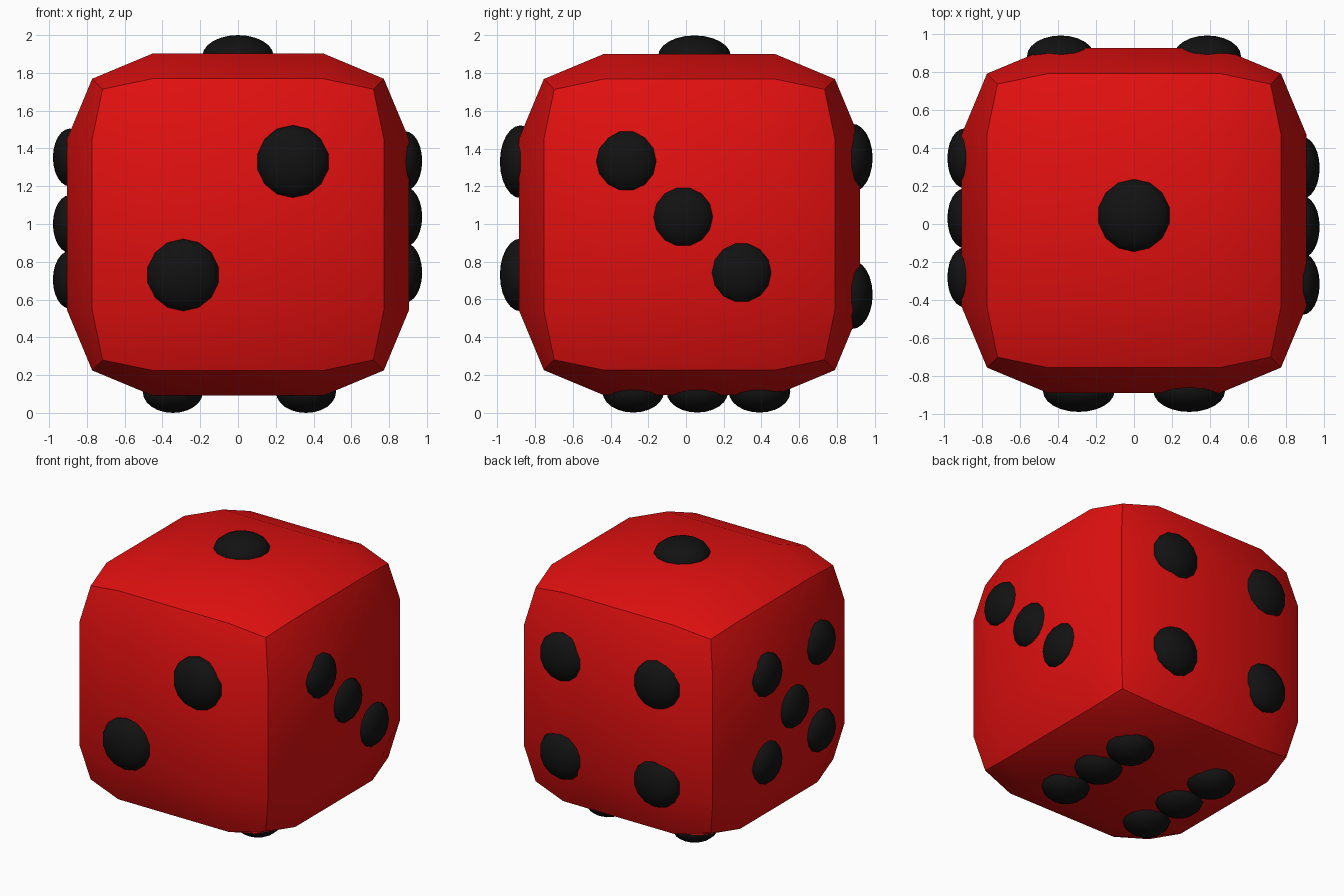
import bpy, bmesh, math
from mathutils import Vector, Matrix

if "Cube" in bpy.data.objects:
    bpy.data.objects.remove(bpy.data.objects["Cube"])

CENTRE = Vector((0.0, 0.018, 0.997))


def material(name, color):
    m = bpy.data.materials.new(name)
    m.diffuse_color = color
    m.use_nodes = True
    m.node_tree.nodes["Principled BSDF"].inputs["Base Color"].default_value = m.diffuse_color
    return m


RED = material("red", (0.75, 0.005, 0.005, 1))
BLACK = material("black", (0.006, 0.006, 0.006, 1))


def finish(bm, name, mat, angle):
    me = bpy.data.meshes.new(name)
    bm.to_mesh(me)
    bm.free()
    ob = bpy.data.objects.new(name, me)
    bpy.context.collection.objects.link(ob)
    me.materials.append(mat)
    bpy.ops.object.select_all(action='DESELECT')
    ob.select_set(True)
    bpy.context.view_layer.objects.active = ob
    bpy.ops.object.shade_smooth_by_angle(angle=math.radians(angle))
    return ob


# Body: cube cut 3 x 3 per side, bulged so edges and corners pull inward
bm = bmesh.new()
bmesh.ops.create_cube(bm, size=2)
bmesh.ops.subdivide_edges(bm, edges=bm.edges[:], cuts=2, use_grid_fill=True)
OUTER = {1: 0.905, 2: 0.772, 3: 0.717}
for v in bm.verts:
    outer = OUTER[sum(abs(c) > 0.9 for c in v.co)]
    v.co = CENTRE + Vector([math.copysign(outer if abs(c) > 0.9 else 0.453, c)
                            for c in v.co])
finish(bm, "die_body", RED, 30)

# Pips: flattened spheres, each side given as axis, direction, base, tip, radius, spots
# Spots are the two remaining coordinates in x, y, z order
SIDES = {
    "top": (2, 1.89, 2.0, 0.193, [(0, 0.045)]),
    "front": (1, -0.877, -0.987, 0.193, [(0.29, 1.33), (-0.29, 0.73)]),
    "right": (0, 0.885, 0.975, 0.162,
              [(-0.315, 1.333), (-0.015, 1.038), (0.295, 0.742)]),
    "back": (1, 0.88, 0.99, 0.182,
             [(x, z) for x in (-0.385, 0.385) for z in (1.35, 0.625)]),
    "left": (0, -0.89, -0.98, 0.157,
             [(y, z) for y in (0.345, -0.28) for z in (1.352, 0.705)] + [(0.03, 1.0)]),
    "bottom": (2, 0.11, 0.0, 0.163,
               [(x, y) for x in (-0.345, 0.36) for y in (-0.28, 0.06, 0.39)]),
}
ROTATION = (Matrix.Rotation(math.pi / 2, 4, 'Y'),
            Matrix.Rotation(math.pi / 2, 4, 'X'),
            Matrix.Identity(4))

for side, (axis, base, tip, radius, spots) in SIDES.items():
    for i, spot in enumerate(spots, 1):
        pos = list(spot)
        pos.insert(axis, base)
        bm = bmesh.new()
        bmesh.ops.create_uvsphere(
            bm, u_segments=14, v_segments=12, radius=1,
            matrix=Matrix.Translation(pos) @ ROTATION[axis]
            @ Matrix.Diagonal((radius, radius, abs(tip - base), 1)))
        finish(bm, f"{side}_pip_{i}", BLACK, 60)
